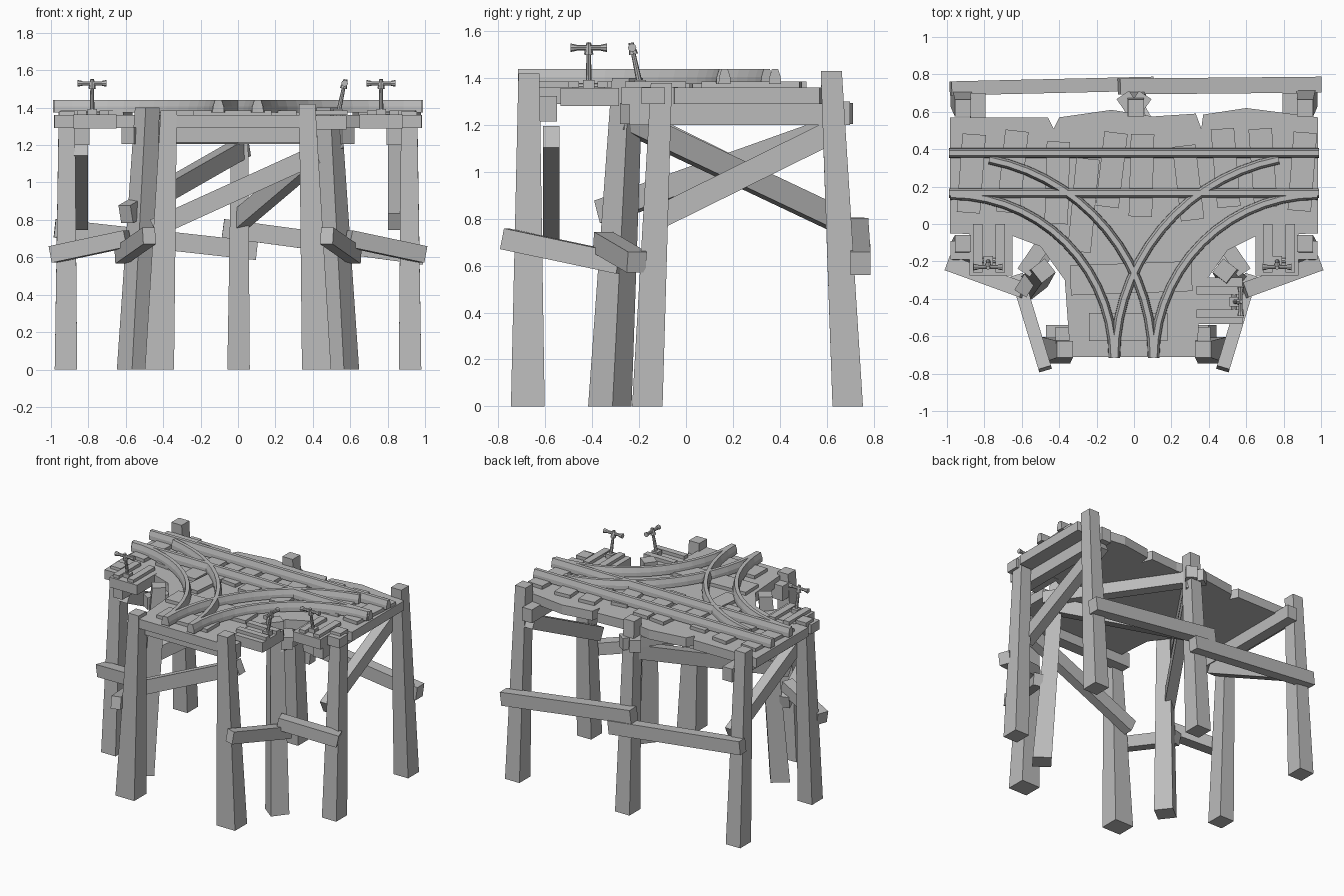
import bpy, bmesh, math, random
from mathutils import Vector, Matrix

if "Cube" in bpy.data.objects:
    bpy.data.objects.remove(bpy.data.objects["Cube"])

random.seed(4)
mat = bpy.data.materials.new("weathered grey")
mat.diffuse_color = (0.5, 0.5, 0.5, 1)
mat.use_nodes = True
mat.node_tree.nodes["Principled BSDF"].inputs["Base Color"].default_value = mat.diffuse_color


def finish(name, bm):
    bmesh.ops.recalc_face_normals(bm, faces=bm.faces)
    me = bpy.data.meshes.new(name)
    bm.to_mesh(me)
    bm.free()
    me.materials.append(mat)
    ob = bpy.data.objects.new(name, me)
    bpy.context.collection.objects.link(ob)
    return ob


def loft(name, rings):
    """Closed skin through a list of equal-length point rings, with end caps."""
    bm = bmesh.new()
    vs = [[bm.verts.new(p) for p in r] for r in rings]
    n = len(vs[0])
    for a, b in zip(vs, vs[1:]):
        for i in range(n):
            bm.faces.new((a[i], a[(i + 1) % n], b[(i + 1) % n], b[i]))
    bm.faces.new(vs[0][::-1])
    bm.faces.new(vs[-1])
    return finish(name, bm)


def rect(c, hx, hy, z, rot=0):
    m = Matrix.Rotation(rot, 3, 'Z')
    return [m @ Vector((sx * hx, sy * hy, 0)) + Vector((c[0], c[1], z))
            for sx, sy in ((-1, -1), (1, -1), (1, 1), (-1, 1))]


def leg(name, bot, top, z, hb=(.06, .065), ht=(.043, .045), rot=0):
    return loft(name, [rect(bot, *hb, 0, rot), rect(top, *ht, z, rot)])


def box(name, c, size, rot=0):
    x, y, z = size
    return loft(name, [rect(c, x / 2, y / 2, c[2] - z / 2, rot),
                       rect(c, x / 2, y / 2, c[2] + z / 2, rot)])


def beam(name, a, b, w=.08, h=.1):
    a, b = Vector(a), Vector(b)
    d = (b - a).normalized()
    s = d.cross(Vector((0, 0, 1))).normalized()
    u = s.cross(d)
    offs = [s * w / 2 * i + u * h / 2 * j for i, j in ((-1, -1), (1, -1), (1, 1), (-1, 1))]
    return loft(name, [[p + o for o in offs] for p in (a, b)])


def rod(name, a, b, r0, r1=None, n=8):
    a, b = Vector(a), Vector(b)
    d = (b - a).normalized()
    s = d.orthogonal().normalized()
    u = s.cross(d)
    ring = lambda p, r: [p + r * (s * math.cos(t * math.tau / n) + u * math.sin(t * math.tau / n)) for t in range(n)]
    return loft(name, [ring(a, r0), ring(b, r1 or r0)])


def rail(name, pts):
    """Sweep a tapered rail profile along a flat path."""
    rings = []
    for i, p in enumerate(pts):
        a, b = pts[max(i - 1, 0)], pts[min(i + 1, len(pts) - 1)]
        d = (Vector(b) - Vector(a)).normalized()
        s = Vector((-d.y, d.x))
        rings.append([(p[0] + s.x * o, p[1] + s.y * o, z) for o, z in
                      ((-.026, 1.375), (.026, 1.375), (.024, 1.405), (.013, 1.44), (-.013, 1.44), (-.024, 1.405))])
    return loft(name, rings)


# Deck: T-shaped slab with a ragged back edge
outline = [(-.985, -.05), (-.66, -.06), (-.5, -.12), (-.37, -.3), (-.34, -.71), (.34, -.71),
           (.35, -.35), (.5, -.14), (.66, -.06), (.985, -.05), (.985, .57), (.6, .62), (.37, .585),
           (.36, .51), (.33, .59), (.1, .575), (-.12, .61), (-.4, .57), (-.43, .51), (-.46, .57), (-.985, .57)]
bm = bmesh.new()
f = bm.faces.new([bm.verts.new((x, y, 1.29)) for x, y in outline])
ext = bmesh.ops.extrude_face_region(bm, geom=[f])
bmesh.ops.translate(bm, vec=(0, 0, .07), verts=[v for v in ext['geom'] if isinstance(v, bmesh.types.BMVert)])
bmesh.ops.triangulate(bm, faces=[f for f in bm.faces if len(f.verts) > 4])
finish("deck", bm)

# Parts repeated on both sides
for s, side in ((-1, "left"), (1, "right")):
    leg(f"back_leg_{side}", (s * .92, .69), (s * .915, .62), 1.43)
    leg(f"side_leg_{side}", (s * .92, -.165), (s * .915, -.105), 1.38)
    leg(f"diagonal_leg_{side}", (s * .555, -.325), (s * .485, -.25), 1.4,
        (.066, .066), (.047, .047), -s * math.radians(38))
    leg(f"front_leg_{side}", (s * .42, -.675), (s * .37, -.67), 1.42 if s > 0 else 1.385, (.078, .072))
    # low rails tying the front legs together
    beam(f"low_front_rail_{side}", (s * .475, -.775, .715), (s * .625, -.28, .61), .07, .09)
    beam(f"low_side_rail_{side}", (s * .99, -.21, .615), (s * .59, -.355, .70), .085, .09)
    # cap beams under the deck
    beam(f"side_cap_{side}", (s * .835, -.24, 1.25), (s * .835, .70, 1.25), .08, .1)
    beam(f"diagonal_cap_{side}", (s * .59, -.26, 1.25), (-s * .06, .69, 1.25), .08, .09)
    # cross brace on the side
    za, zb = (.79, 1.19) if s > 0 else (1.19, .79)
    beam(f"side_brace_{side}", (s * .84, -.15, za), (s * .84, .66, zb), .075, .1)
    # lever stand
    box(f"lever_stand_{side}", (s * .765, -.155, 1.325), (.23, .24, .075))
    box(f"lever_stand_beam_{side}", (s * .82, -.14, 1.325), (.32, .1, .07))
    for x in (.715, .835):
        box(f"lever_plank_{side}", (s * x, -.13, 1.373), (.05, .26, .025))
    # curved rails
    for r, t0, nm in ((.87, 90, "inner"), (1.08, 101, "outer")):
        pts = []
        for i in range(15):
            t = math.radians(t0 + (180 - t0) * i / 14)
            pts.append((s * (.98 + r * math.cos(t)), -.715 + r * math.sin(t)))
        rail(f"{nm}_curved_rail_{side}", pts)

leg("back_leg_middle", (.003, .69), (.01, .62), 1.42)
beam("front_cap", (-.42, -.595, 1.27), (.41, -.595, 1.27), .09, .11)
beam("front_brace", (-.45, -.575, .755), (.42, -.575, 1.15), .07, .1)
beam("inner_brace_left", (-.6, -.36, .83), (.03, .65, 1.19), .075, .1)
beam("inner_brace_right", (0, .66, .79), (.52, -.27, 1.23), .075, .1)
beam("low_back_rail_left", (-.98, .725, .755), (.1, .75, .635), .075, .1)
beam("low_back_rail_right", (-.08, .735, .755), (.995, .745, .61), .085, .1)

# Straight rails
for y in (.38, .165):
    rail("straight_rail", [(-.99, y), (.99, y)])

# Sleepers
for x, y, l in ((-.87, .27, .42), (-.65, .28, .44), (-.41, .22, .44), (-.27, .10, .5), (-.12, .29, .4),
                (.04, .26, .44), (.29, .22, .4), (.49, .30, .42), (.69, .30, .42), (.9, .28, .42)):
    box("sleeper", (x, y, 1.37), (.125, l, .03), math.radians(random.uniform(-8, 8)))
box("sleeper_wide", (-.015, -.29, 1.37), (.65, .16, .03), math.radians(2))
box("sleeper_front", (-.03, -.55, 1.37), (.42, .15, .03))

# Third lever stand, on the right side of the stem
box("lever_stand_front", (.46, -.41, 1.32), (.24, .25, .075))
for y in (-.355, -.48):
    box("lever_plank_front", (.46, y, 1.373), (.25, .045, .025))


def lever(x, y, lean, bar):
    """T-handled switch lever with hub and end knobs."""
    base, top = Vector((x, y, 1.365)), Vector((x + lean[0], y + lean[1], 1.53))
    bar = Vector((*bar, 0))
    axis = (top - base).normalized()
    box("lever_foot", (x, y, 1.375), (.05, .05, .035))
    rod("lever_stem", base, top, .013, .009)
    rod("lever_hub", top - axis * .028, top + axis * .022, .02, .01)
    rod("lever_handle", top - bar * .07, top + bar * .07, .011)
    for k in (-1, 1):
        rod("lever_knob", top + bar * k * .052, top + bar * k * .077, .013, .018)
    rod("lever_pivot", base - bar * .07, base + bar * .07, .014)


lever(-.78, -.195, (0, -.035), (1, 0))
lever(.765, -.195, (0, -.035), (1, 0))
lever(.535, -.415, (.035, 0), (0, 1))
